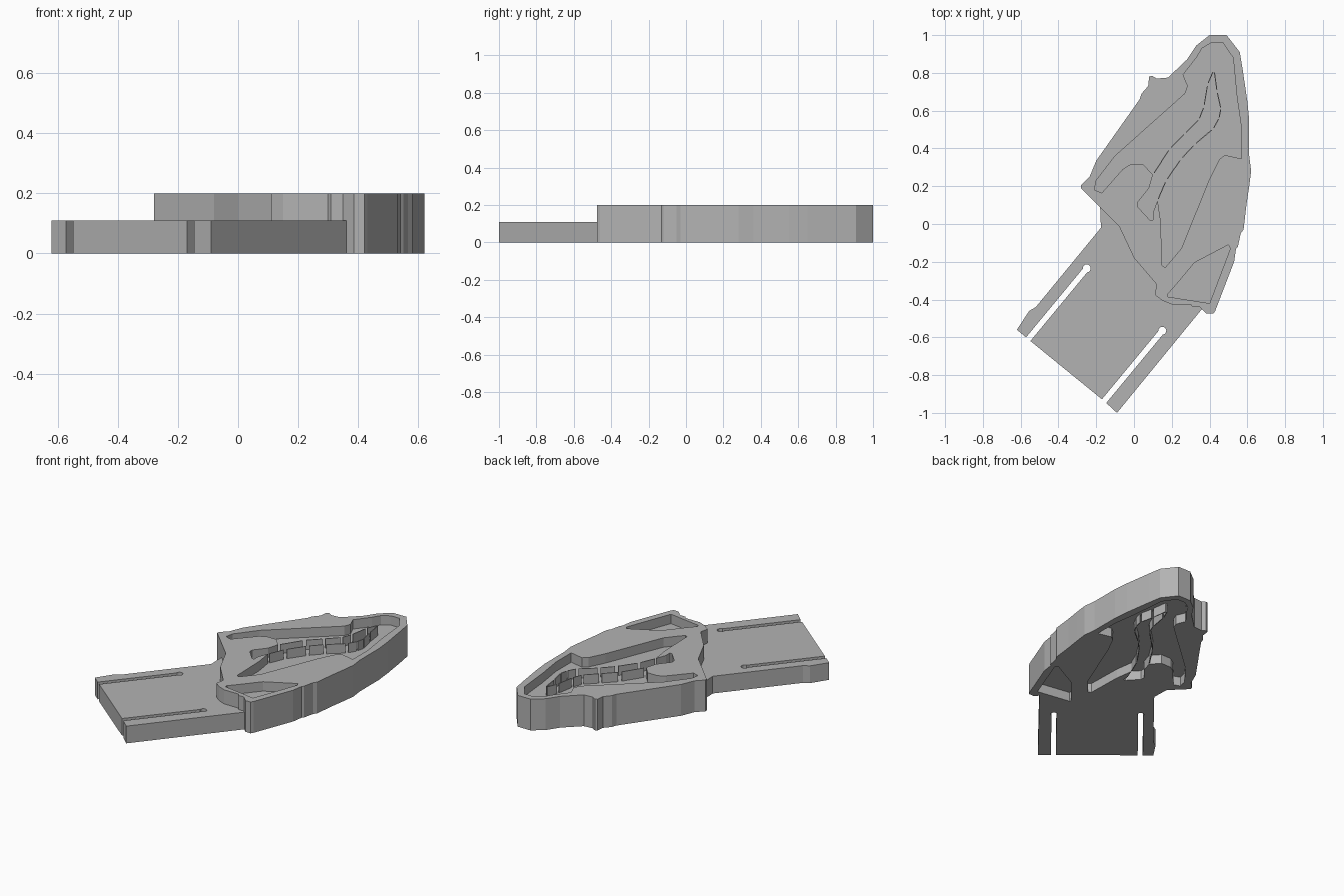
import bpy
import bmesh
from mathutils import Vector

cube = bpy.data.objects.get("Cube")
if cube:
    bpy.data.objects.remove(cube, do_unlink=True)

HEIGHT = 0.2          # raised head
TAIL_HEIGHT = 0.11    # flat tail
DEPTH = 0.06          # pockets on both faces
OVERSHOOT = 0.05      # cutters reach past the surface

grey = bpy.data.materials.new("plain grey")
grey.use_nodes = True
grey.diffuse_color = (0.45, 0.45, 0.45, 1)
grey.node_tree.nodes["Principled BSDF"].inputs["Base Color"].default_value = grey.diffuse_color


def prism(name, outlines, bottom, top):
    """Extrude one or more flat outlines between two heights."""
    bm = bmesh.new()
    for outline in outlines:
        face = bm.faces.new([bm.verts.new((x, y, bottom)) for x, y in outline])
        result = bmesh.ops.extrude_face_region(bm, geom=[face])
        raised = [v for v in result["geom"] if isinstance(v, bmesh.types.BMVert)]
        bmesh.ops.translate(bm, verts=raised, vec=(0, 0, top - bottom))
    bmesh.ops.recalc_face_normals(bm, faces=bm.faces)
    mesh = bpy.data.meshes.new(name)
    bm.to_mesh(mesh)
    bm.free()
    mesh.materials.append(grey)
    obj = bpy.data.objects.new(name, mesh)
    bpy.context.collection.objects.link(obj)
    return obj


def combine(target, tool, operation):
    """Apply a boolean and discard the tool object."""
    tool.hide_render = True
    modifier = target.modifiers.new(operation, "BOOLEAN")
    modifier.operation = operation
    modifier.solver = "EXACT"
    modifier.object = tool
    bpy.context.view_layer.objects.active = target
    bpy.ops.object.modifier_apply(modifier=modifier.name)
    bpy.data.objects.remove(tool, do_unlink=True)


def strip(start, end, width):
    """Rectangle outline around a line."""
    a, b = Vector(start), Vector(end)
    side = (b - a).orthogonal().normalized() * width / 2
    return [a + side, b + side, b - side, a - side]


# Outline of the raised head, clockwise from its tip
head_outline = [
    (.4, 1), (.49, 1), (.56, .91), (.575, .82), (.6, .65), (.61, .55),
    (.61, .36), (.62, .28), (.61, .2), (.595, .1), (.58, -.03),
    (.565, -.05), (.55, -.12), (.54, -.13), (.53, -.2), (.43, -.46),
    (.42, -.475), (.385, -.475), (.35, -.44), (.31, -.44), (.3, -.425),
    (.2, -.425), (.15, -.405), (.11, -.375), (.12, -.32), (0, -.18),
    (-.08, -.01), (-.17, .08), (-.28, .19), (-.28, .205), (-.235, .25),
    (-.2, .335), (.03, .66), (.04, .69), (.075, .73), (.08, .78),
    (.095, .785), (.12, .77), (.18, .775), (.28, .87), (.33, .945),
]

# Low tail, running a little way under the head
tail_outline = [
    (-.18, .11), (-.175, -.02), (-.52, -.44), (-.555, -.46), (-.62, -.56),
    (-.56, -.61), (-.155, -.94), (-.09, -1), (.36, -.45), (.2, -.3), (0, .1),
]

# Large sunken area and the lower triangular one
main_pocket = [
    (-.21, .18), (-.2, .23), (-.1, .36), (.27, .69), (.285, .73),
    (.26, .79), (.33, .88), (.36, .93), (.41, .96), (.47, .96), (.525, .88),
    (.545, .67), (.57, .5), (.57, .345), (.48, .365), (.45, .34), (.4, .24),
    (.25, -.13), (.2, -.19), (.165, -.23), (.148, -.22), (.142, .01),
    (.125, .125), (.1, .06), (.1, .02), (.085, .02), (.02, .09),
    (.02, .115), (.08, .19), (.1, .26), (.05, .315), (-.02, .315),
    (-.06, .29), (-.17, .165),
]
lower_pocket = [(.18, -.37), (.22, -.325), (.32, -.205), (.5, -.11),
                (.51, -.13), (.4, -.42), (.18, -.385)]

# Head and tail fused into one plate
plate = prism("plate", [head_outline], 0, HEIGHT)
combine(plate, prism("tail", [tail_outline], 0, TAIL_HEIGHT), "UNION")

# Matching pockets in the top and the underside
for bottom, top in ((-OVERSHOOT, DEPTH), (HEIGHT - DEPTH, HEIGHT + OVERSHOOT)):
    cutter = prism("pocket_cutter", [main_pocket, lower_pocket], bottom, top)
    combine(plate, cutter, "DIFFERENCE")

# Two slots with round ends in the tail
for inner, outer in (((-.25, -.235), (-.585, -.64)), ((.15, -.565), (-.185, -.97))):
    slot = strip(inner, outer, 0.03)
    combine(plate, prism("slot_cutter", [slot], -OVERSHOOT, HEIGHT), "DIFFERENCE")
    bpy.ops.mesh.primitive_cylinder_add(vertices=16, radius=0.021, depth=1, location=(*inner, 0))
    combine(plate, bpy.context.object, "DIFFERENCE")

# Thin, broken partitions inside the large pocket
left_line = [(.1, .26), (.19, .4), (.27, .48), (.345, .555), (.37, .62),
             (.39, .74), (.42, .81)]
right_line = [(.125, .125), (.17, .23), (.25, .345), (.32, .42), (.42, .505),
              (.45, .56), (.46, .61), (.44, .7), (.425, .81)]
for name, line in (("left_partition", left_line), ("right_partition", right_line)):
    pieces = []
    for start, end in zip(line, line[1:]):
        a, b = Vector(start), Vector(end)
        pieces.append(strip(a.lerp(b, 0.08), a.lerp(b, 0.92), 0.005))
    prism(name, pieces, 0, HEIGHT)
